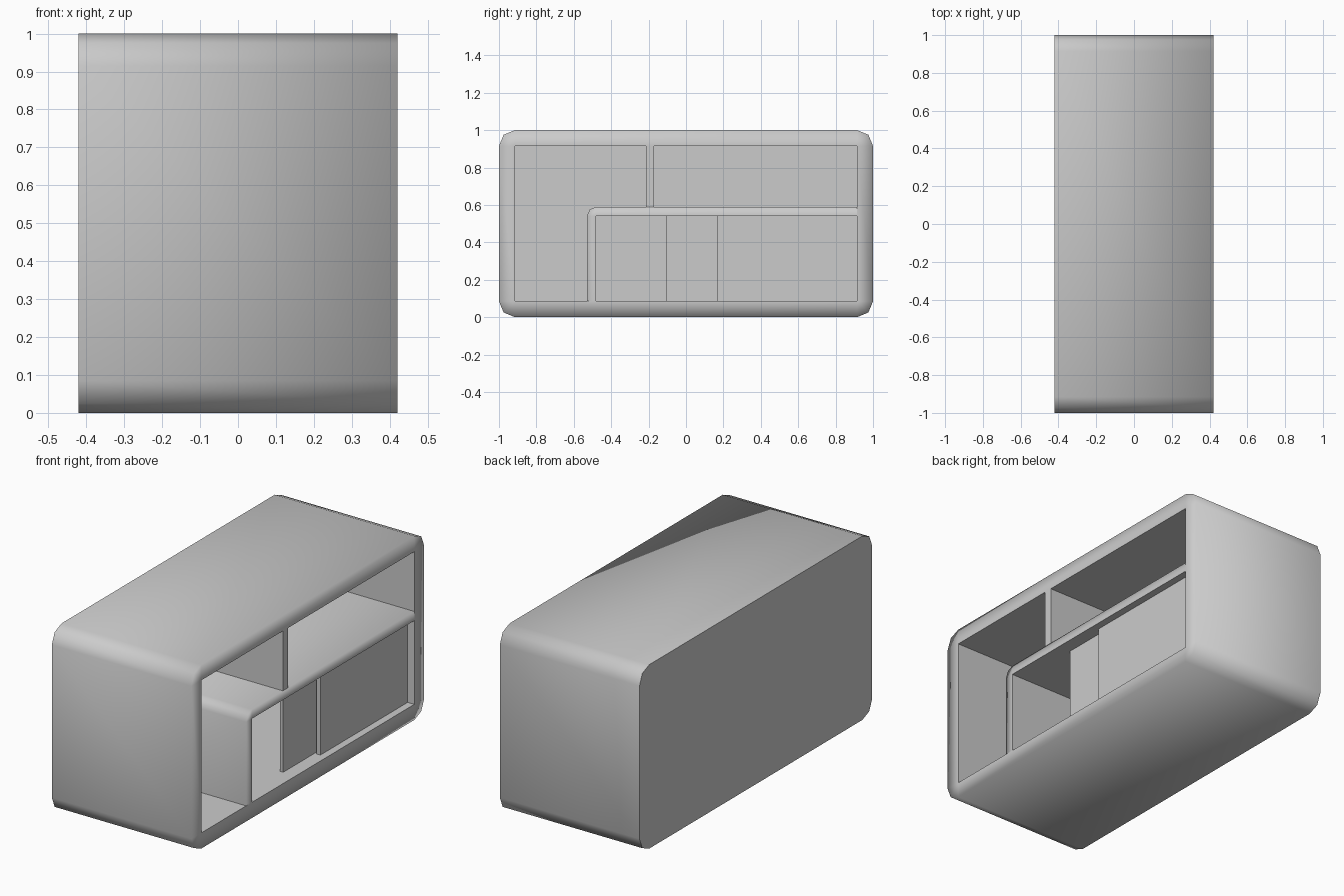
import bpy, bmesh, math

cube = bpy.data.objects.get("Cube")
if cube:
    bpy.data.objects.remove(cube, do_unlink=True)

# One plain material for the whole unit
grey = bpy.data.materials.new("light_grey")
grey.use_nodes = True
colour = (0.6, 0.6, 0.6, 1)
grey.diffuse_color = colour
grey.node_tree.nodes["Principled BSDF"].inputs["Base Color"].default_value = colour

FRONT, BACK, INNER_BACK = 0.42, -0.42, -0.34
SIDE, FLOOR, CEILING = 0.915, 0.085, 0.915


def finish(name, bm, soft_rim=lambda co: False):
    """Make the object; sharp corners stay sharp except along the soft outer rim."""
    bmesh.ops.recalc_face_normals(bm, faces=bm.faces)
    for face in bm.faces:
        face.smooth = True
    for edge in bm.edges:
        soft = all(v.co.x > FRONT - 0.01 and soft_rim(v.co) for v in edge.verts)
        edge.smooth = soft or edge.calc_face_angle(0) < math.radians(50)
    mesh = bpy.data.meshes.new(name)
    bm.to_mesh(mesh)
    bm.free()
    mesh.materials.append(grey)
    obj = bpy.data.objects.new(name, mesh)
    bpy.context.collection.objects.link(obj)
    return obj


def ring(bm, profile, x):
    return [bm.verts.new((x, y, z)) for y, z in profile]


def bridge(bm, a, b):
    for i in range(len(a)):
        j = (i + 1) % len(a)
        bm.faces.new((a[i], a[j], b[j], b[i]))


def prism(name, profile, x0, x1, soft_rim=lambda co: False):
    """Extrude a y-z profile along x."""
    bm = bmesh.new()
    a, b = ring(bm, profile, x0), ring(bm, profile, x1)
    bridge(bm, a, b)
    bm.faces.new(a)
    bm.faces.new(b)
    return finish(name, bm, soft_rim)


def panel(name, y0, y1, z0, z1, x0, x1):
    return prism(name, [(y0, z0), (y1, z0), (y1, z1), (y0, z1)], x0, x1)


# Rounded outer outline with a matching square-cornered opening
radius = 0.085
outer, opening = [], []
for k, (sy, sz) in enumerate([(1, 1), (-1, 1), (-1, -1), (1, -1)]):
    for step in range(3):
        angle = math.radians(90 * k + 45 * step)
        outer.append((sy * (1 - radius) + radius * math.cos(angle),
                      0.5 + sz * (0.5 - radius) + radius * math.sin(angle)))
        opening.append((sy * SIDE, 0.5 + sz * (CEILING - 0.5)))

# Cabinet shell, open on one side
bm = bmesh.new()
back_ring = ring(bm, outer, BACK)
front_ring = ring(bm, outer, FRONT)
rim_ring = ring(bm, opening, FRONT)
deep_ring = ring(bm, opening, INNER_BACK)
bm.faces.new(back_ring)
bridge(bm, back_ring, front_ring)
bridge(bm, front_ring, rim_ring)
bridge(bm, rim_ring, deep_ring)
bm.faces.new(deep_ring)
bmesh.ops.remove_doubles(bm, verts=bm.verts, dist=0.0001)
finish("cabinet_shell", bm,
       lambda co: math.hypot(co.y, 0) > SIDE + 0.003 or abs(co.z - 0.5) > 0.42)

# Bent shelf with its supporting leg
prism("bent_shelf",
      [(-0.53, FLOOR), (-0.53, 0.54), (-0.515, 0.575), (-0.48, 0.59),
       (SIDE, 0.59), (SIDE, 0.54), (-0.48, 0.54), (-0.48, FLOOR)],
      INNER_BACK, FRONT, lambda co: co.y < -0.52 or co.z > 0.56)

# Upright divider above the shelf
panel("upper_divider", -0.215, -0.17, 0.59, CEILING, INNER_BACK, FRONT)

# Two overlapping sliding doors under the shelf
panel("rear_sliding_door", -0.105, 0.645, FLOOR, 0.54, 0.325, 0.345)
panel("front_sliding_door", 0.165, SIDE, FLOOR, 0.54, 0.357, 0.38)
